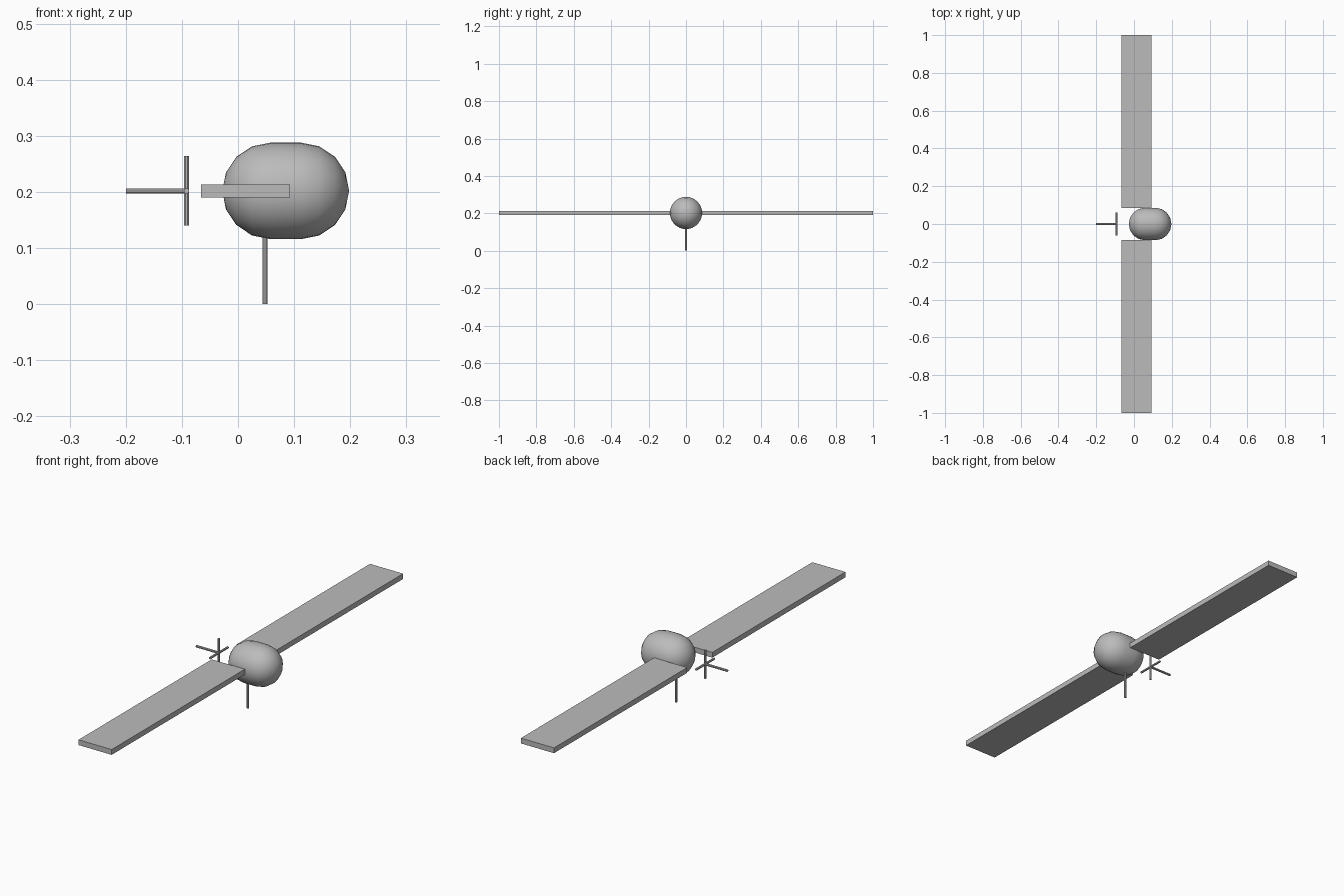
import bpy
import bmesh
from math import pi, sin, cos
from mathutils import Matrix, Vector

cube = bpy.data.objects.get("Cube")
if cube:
    bpy.data.objects.remove(cube, do_unlink=True)

grey = bpy.data.materials.new("plain grey")
grey.use_nodes = True
COLOUR = (0.5, 0.5, 0.5, 1)
grey.diffuse_color = COLOUR
grey.node_tree.nodes["Principled BSDF"].inputs["Base Color"].default_value = COLOUR

AXIS_Z = 0.202      # height of the body axis
RADIUS = 0.086      # body radius
ROD = 0.005         # rod radius


def finish(name, bm, smooth=None):
    bmesh.ops.recalc_face_normals(bm, faces=bm.faces)
    mesh = bpy.data.meshes.new(name)
    bm.to_mesh(mesh)
    bm.free()
    mesh.materials.append(grey)
    obj = bpy.data.objects.new(name, mesh)
    bpy.context.collection.objects.link(obj)
    if smooth:
        bpy.ops.object.select_all(action="DESELECT")
        obj.select_set(True)
        bpy.context.view_layer.objects.active = obj
        bpy.ops.object.shade_smooth_by_angle(angle=smooth)
    return obj


def rod(name, start, end):
    start, end = Vector(start), Vector(end)
    span = end - start
    turn = span.to_track_quat("Z", "Y").to_matrix().to_4x4()
    bm = bmesh.new()
    bmesh.ops.create_cone(bm, cap_ends=True, segments=8, radius1=ROD, radius2=ROD,
                          depth=span.length,
                          matrix=Matrix.Translation((start + end) / 2) @ turn
                          @ Matrix.Rotation(pi / 8, 4, "Z"))
    return finish(name, bm)


def box(name, low, high):
    low, high = Vector(low), Vector(high)
    bm = bmesh.new()
    bmesh.ops.create_cube(bm, size=1, matrix=Matrix.Translation((low + high) / 2)
                          @ Matrix.Diagonal((high - low).to_4d()))
    return finish(name, bm)


# Capsule body: two quarter arcs spun around the x axis
bm = bmesh.new()
STEPS, HALF, MID = 4, 0.027, 0.085
profile = []
for side in (-1, 1):
    for i in range(STEPS + 1):
        a = pi / 2 * (i if side < 0 else STEPS - i) / STEPS
        profile.append(bm.verts.new((MID + side * (HALF + RADIUS * cos(a)), 0,
                                     AXIS_Z + RADIUS * sin(a))))
edges = [bm.edges.new(pair) for pair in zip(profile, profile[1:])]
bmesh.ops.spin(bm, geom=profile + edges, cent=(0, 0, AXIS_Z), axis=(1, 0, 0),
               angle=2 * pi, steps=32)
bmesh.ops.remove_doubles(bm, verts=bm.verts, dist=0.0005)
finish("body", bm, smooth=pi / 6)

# Long flat wings on both sides of the body
box("back_wing", (-0.066, RADIUS, 0.19), (0.093, 1, 0.213))
box("front_wing", (-0.066, -1, 0.19), (0.093, -RADIUS, 0.213))

# Support post below the body
rod("support_post", (0.048, 0, 0), (0.048, 0, 0.13))

# Tail boom with crossed fins
TAIL_X, FIN = -0.092, 0.062
rod("tail_boom", (-0.2, 0, AXIS_Z), (TAIL_X, 0, AXIS_Z))
rod("vertical_fin", (TAIL_X, 0, AXIS_Z - FIN), (TAIL_X, 0, AXIS_Z + FIN))
rod("horizontal_fin", (TAIL_X, -FIN, AXIS_Z), (TAIL_X, FIN, AXIS_Z))
